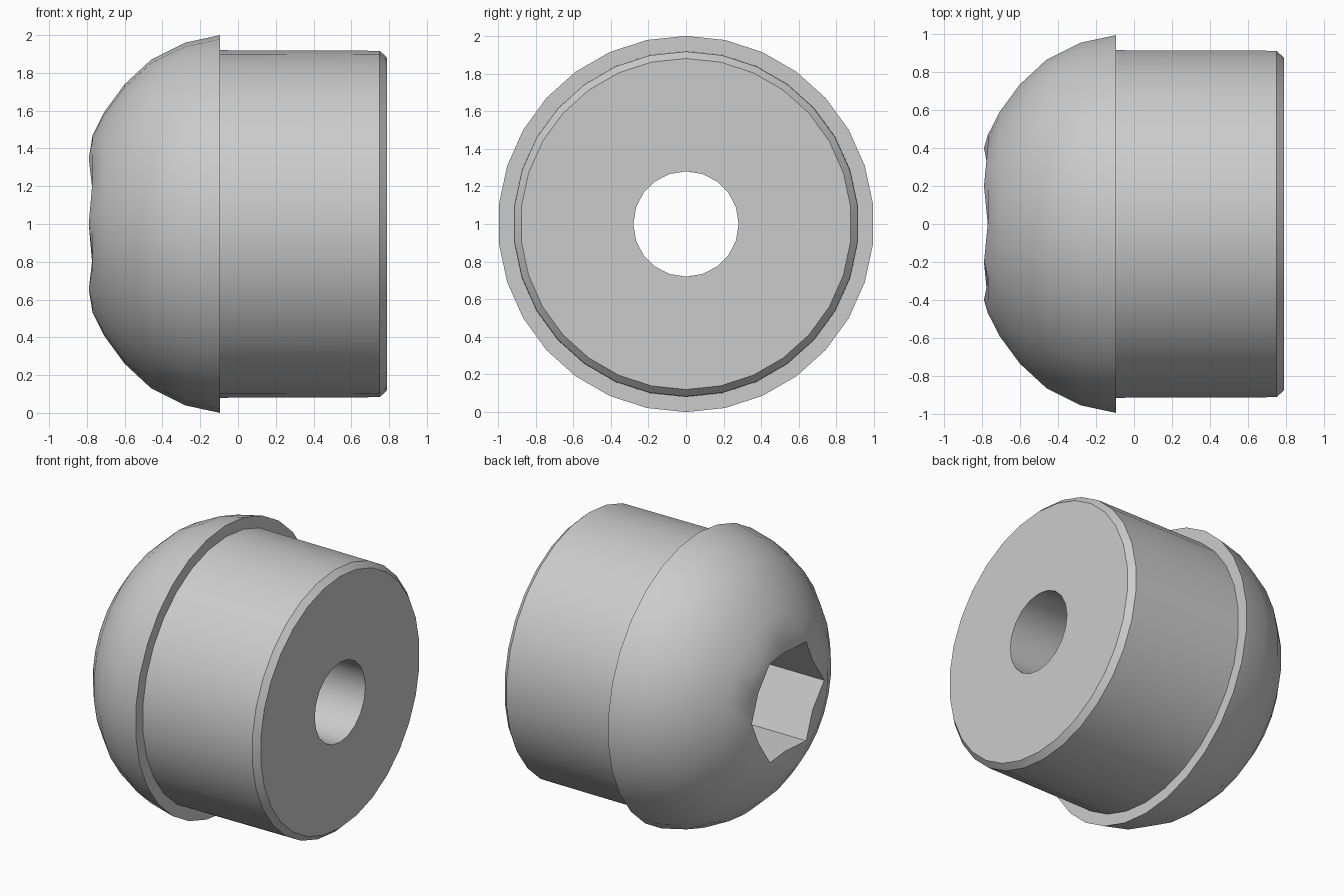
import bpy, bmesh, math

if "Cube" in bpy.data.objects:
    bpy.data.objects.remove(bpy.data.objects["Cube"], do_unlink=True)

grey = bpy.data.materials.new("light grey")
grey.use_nodes = True
grey.diffuse_color = (0.6, 0.6, 0.6, 1)
grey.node_tree.nodes["Principled BSDF"].inputs["Base Color"].default_value = (0.6, 0.6, 0.6, 1)

bm = bmesh.new()


def ring(x, r, n=30):
    """Circle around the x axis, first point at the top."""
    return [bm.verts.new((x, r * math.sin(i * math.tau / n), 1 + r * math.cos(i * math.tau / n)))
            for i in range(n)]


def hexagon(x_corner, x_mid, radius=0.4):
    """Hexagon with extra points at mid-side; the first point is mid-side at the top."""
    points = []
    for i in range(12):
        a = i * math.tau / 12
        corner = i % 2
        r = radius if corner else radius * math.cos(math.pi / 6)
        points.append(bm.verts.new((x_corner if corner else x_mid, r * math.sin(a), 1 + r * math.cos(a))))
    return points


def join(a, b):
    """Skin two rings, with triangles where their point counts differ."""
    na, nb = len(a), len(b)
    if na == nb:
        for i in range(na):
            j = (i + 1) % na
            bm.faces.new((a[i], a[j], b[j], b[i]))
        return
    i = j = 0
    while i < na or j < nb:
        if j >= nb or (i < na and (i + 1) / na <= (j + 1) / nb):
            bm.faces.new((a[i % na], a[(i + 1) % na], b[j % nb]))
            i += 1
        else:
            bm.faces.new((a[i % na], b[(j + 1) % nb], b[j % nb]))
            j += 1


# Hex socket, then through hole, chamfered plug, flange step and dome
rings = [hexagon(-0.79, -0.77), hexagon(0.1, 0.1), ring(0.1, 0.28, 20), ring(0.79, 0.28, 20)]
for x, r in [(0.79, 0.88), (0.75, 0.917), (-0.095, 0.92), (-0.095, 1.0), (-0.28, 0.96),
             (-0.46, 0.87), (-0.6, 0.74), (-0.71, 0.59), (-0.77, 0.47)]:
    rings.append(ring(x, r))
for k, current in enumerate(rings):
    join(current, rings[(k + 1) % len(rings)])
bmesh.ops.recalc_face_normals(bm, faces=bm.faces)

mesh = bpy.data.meshes.new("domed_plug")
bm.to_mesh(mesh)
bm.free()
mesh.materials.append(grey)
plug = bpy.data.objects.new("domed_plug", mesh)
bpy.context.collection.objects.link(plug)
bpy.ops.object.select_all(action='DESELECT')
plug.select_set(True)
bpy.context.view_layer.objects.active = plug
bpy.ops.object.shade_smooth_by_angle(angle=math.radians(30))
